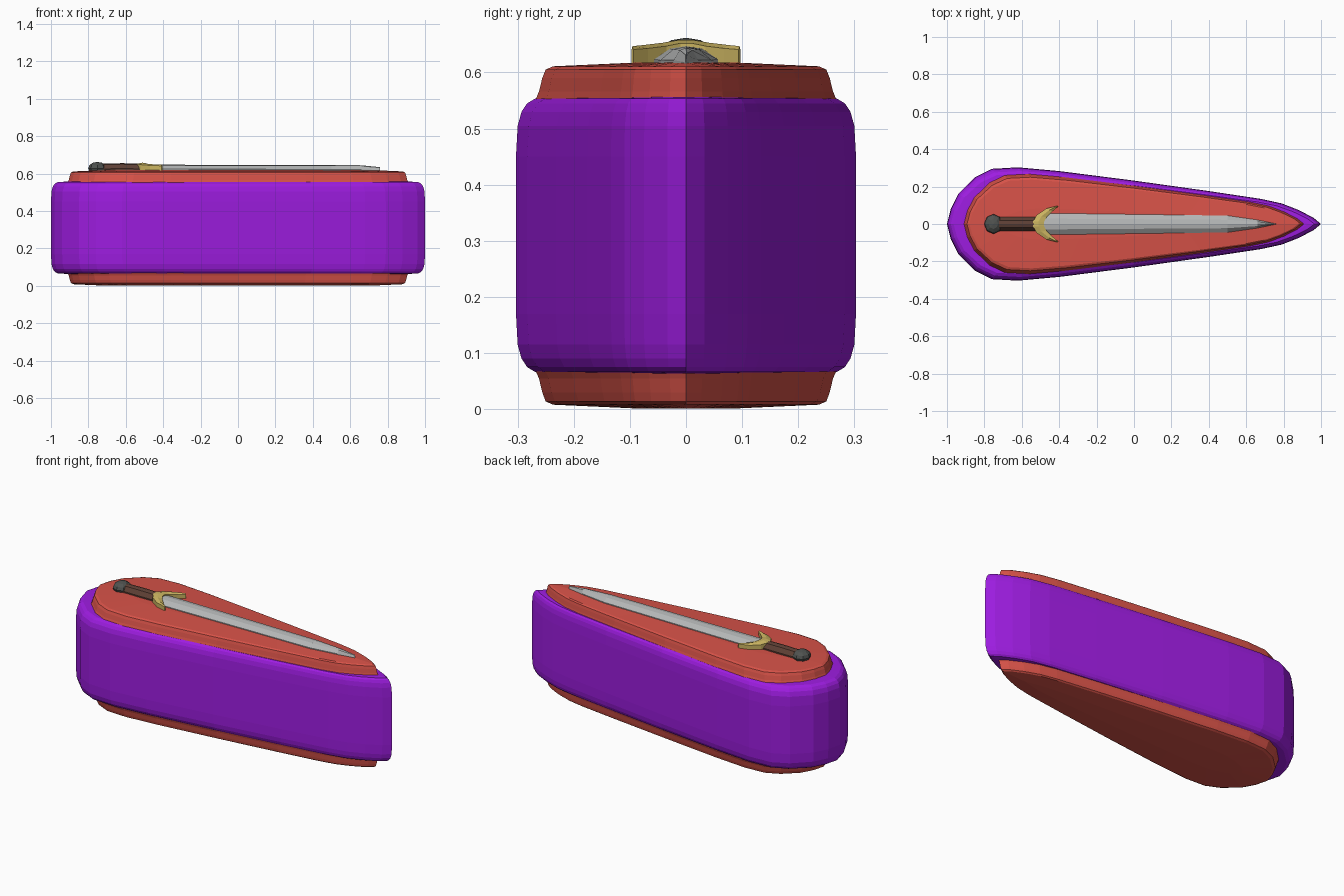
import bpy, bmesh

if "Cube" in bpy.data.objects:
    bpy.data.objects.remove(bpy.data.objects["Cube"])


def material(name, rgb):
    m = bpy.data.materials.new(name)
    m.diffuse_color = (*rgb, 1)
    m.use_nodes = True
    m.node_tree.nodes["Principled BSDF"].inputs["Base Color"].default_value = m.diffuse_color
    return m


PURPLE = material("purple", (0.34, 0.012, 0.75))
RED = material("red", (0.68, 0.085, 0.065))
GOLD = material("gold", (0.6, 0.46, 0.12))
STEEL = material("steel", (0.46, 0.47, 0.47))
LEATHER = material("leather", (0.11, 0.05, 0.035))
IRON = material("iron", (0.08, 0.085, 0.08))


def finish(name, bm, mat):
    bmesh.ops.recalc_face_normals(bm, faces=bm.faces[:])
    me = bpy.data.meshes.new(name)
    bm.to_mesh(me)
    bm.free()
    me.materials.append(mat)
    ob = bpy.data.objects.new(name, me)
    bpy.context.collection.objects.link(ob)
    return ob


def loft(name, rings, mat):
    """Skin a stack of equal-length point loops and cap both ends."""
    bm = bmesh.new()
    loops = [[bm.verts.new(p) for p in r] for r in rings]
    n = len(loops[0])
    for a, b in zip(loops, loops[1:]):
        for i in range(n):
            j = (i + 1) % n
            bm.faces.new((a[i], a[j], b[j], b[i]))
    bm.faces.new(loops[0][::-1])
    bm.faces.new(loops[-1])
    return finish(name, bm, mat)


# Teardrop outline of the body, one half from blunt end to tip
half = [(-1, 0), (-0.98, 0.08), (-0.94, 0.16), (-0.85, 0.25), (-0.76, 0.295),
        (-0.62, 0.303), (-0.4, 0.283), (0, 0.232), (0.4, 0.176), (0.68, 0.134),
        (0.79, 0.11), (0.88, 0.075), (0.96, 0.033), (1, 0)]
outline = half + [(x, -y) for x, y in half[-2:0:-1]]


def inset_ring(d, z, sx=1.0, sy=1.0):
    return [(x * (sx - d), y * (sy - d / 0.305), z) for x, y in outline]


# Purple shell with rounded rims
shell = [(0.07, 0.064), (0.035, 0.066), (0.02, 0.075), (0.01, 0.09), (0.003, 0.115),
         (0, 0.17), (0, 0.45), (0.003, 0.505), (0.01, 0.53), (0.02, 0.545),
         (0.035, 0.554), (0.07, 0.556)]
loft("outer_shell", [inset_ring(d, z) for d, z in shell], PURPLE)

# Red core, gently domed where it shows above and below the shell
core = [(0.18, 0.001), (0.025, 0.008), (0.012, 0.014), (0.006, 0.03), (0, 0.055),
        (-0.005, 0.066), (-0.005, 0.554), (0, 0.566), (0.006, 0.59), (0.012, 0.605),
        (0.025, 0.611), (0.18, 0.618)]
loft("red_core", [inset_ring(d, z, 0.905, 0.865) for d, z in core], RED)


# Sword parts: faceted section lofted along x
def section(x, w, top, base=0.61):
    h = top - base
    s = [(w, 0), (w, 0.35 * h), (0.5 * w, 0.88 * h), (0, h)]
    pts = s + [(-y, z) for y, z in s[2::-1]]
    return [(x, y, base + z) for y, z in pts]


loft("blade", [section(-0.5, 0.058, 0.647), section(0.5, 0.045, 0.646),
               section(0.66, 0.022, 0.644), section(0.76, 0.001, 0.634)], STEEL)
loft("grip", [section(-0.74, 0.036, 0.653), section(-0.62, 0.038, 0.655),
              section(-0.5, 0.036, 0.653)], LEATHER)

# Rounded pommel
bm = bmesh.new()
bmesh.ops.create_uvsphere(bm, u_segments=8, v_segments=6, radius=1)
for v in bm.verts:
    v.co = (-0.752 + 0.049 * v.co.x, 0.053 * v.co.y, 0.628 + 0.034 * v.co.z)
finish("pommel", bm, IRON)

# Crescent guard: (outer x, inner x, outer y, inner y, top z) across the sword
g = [(-0.41, -0.405, 0.097, 0.094, 0.647), (-0.47, -0.435, 0.082, 0.068, 0.649),
     (-0.52, -0.468, 0.048, 0.035, 0.653), (-0.54, -0.482, 0.014, 0.01, 0.658)]
g += [(a, b, -c, -d, t) for a, b, c, d, t in g[::-1]]
loft("guard", [[(a, c, 0.61), (b, d, 0.61), (b, d, t - 0.006),
                ((a + b) / 2, (c + d) / 2, t), (a, c, t - 0.006)]
               for a, b, c, d, t in g], GOLD)
